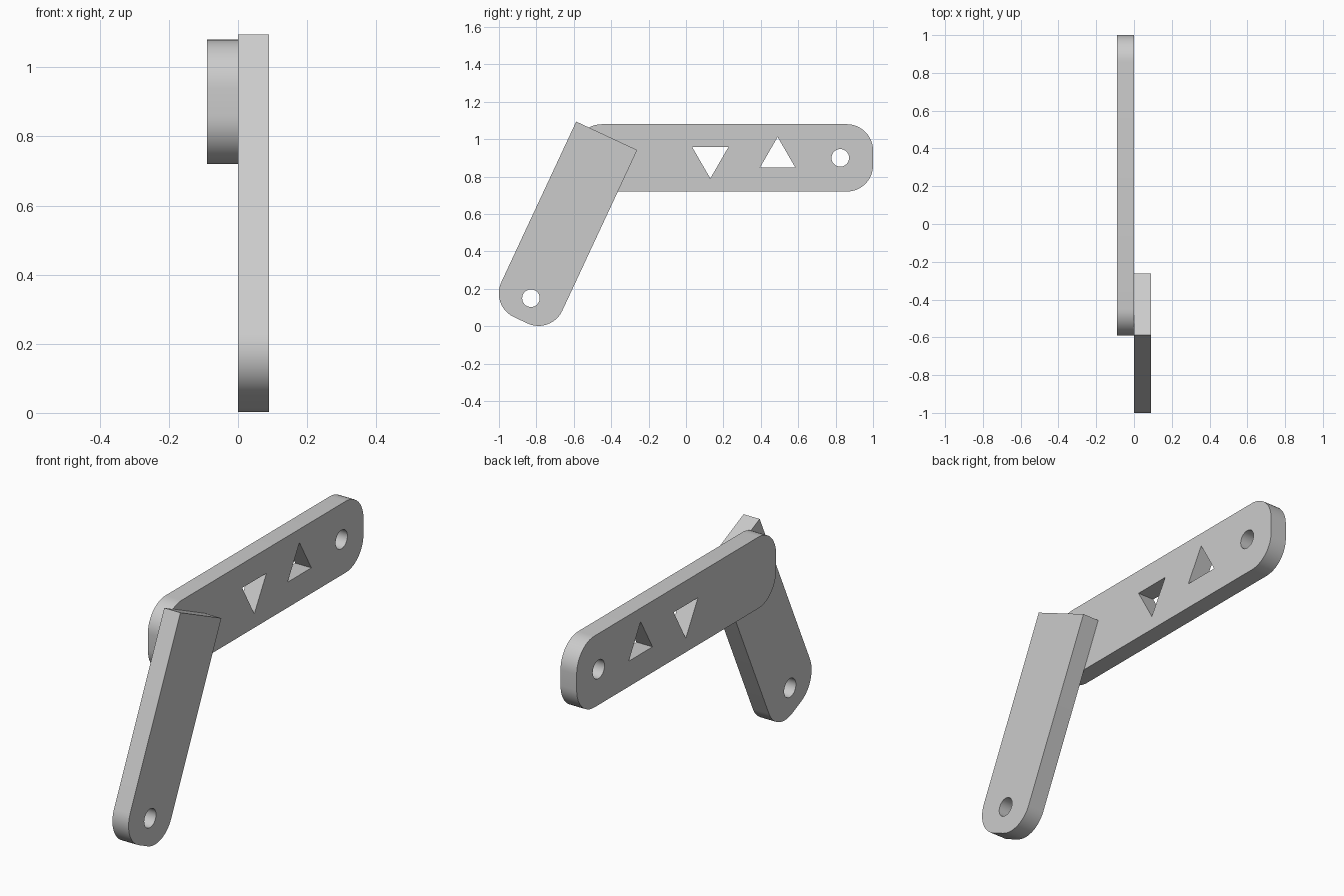
import bpy
import bmesh
from math import sin, cos, pi, radians
from mathutils import Vector, Matrix

cube = bpy.data.objects.get("Cube")
if cube:
    bpy.data.objects.remove(cube, do_unlink=True)

WIDTH = 0.36
THICK = 0.09
ROUND = 0.14
HOLE = 0.047

grey = bpy.data.materials.new("plain_grey")
grey.use_nodes = True
grey.diffuse_color = (0.6, 0.6, 0.6, 1)
grey.node_tree.nodes["Principled BSDF"].inputs["Base Color"].default_value = (0.6, 0.6, 0.6, 1)


def arc(center, radius, start, sweep, steps):
    """Points along an arc."""
    return [Vector(center) + radius * Vector((cos(start + sweep * i / steps), sin(start + sweep * i / steps)))
            for i in range(steps + 1)]


def circle(center):
    return arc(center, HOLE, 0, 2 * pi, 32)[:-1]


def triangle(center, radius, start):
    return arc(center, radius, start, 2 * pi, 3)[:-1]


def strip(length, round_start):
    """Outline of a bar along +X, rounded at its far end and optionally at its start."""
    half = WIDTH / 2
    c = half - ROUND
    pts = arc((length - ROUND, -c), ROUND, -pi / 2, pi / 2, 12)
    pts += arc((length - ROUND, c), ROUND, 0, pi / 2, 12)
    if round_start:
        pts += arc((ROUND, c), ROUND, pi / 2, pi / 2, 12)
        pts += arc((ROUND, -c), ROUND, pi, pi / 2, 12)
    else:
        pts += [Vector((0, half)), Vector((0, -half))]
    return pts


def plate(name, loops, origin, angle, x):
    """Extrude an outline with cutouts, turned in the side plane."""
    curve = bpy.data.curves.new(name, 'CURVE')
    curve.dimensions = '2D'
    curve.fill_mode = 'BOTH'
    curve.extrude = THICK / 2
    turn = Matrix.Rotation(angle, 2)
    for loop in loops:
        spline = curve.splines.new('POLY')
        spline.points.add(len(loop) - 1)
        spline.use_cyclic_u = True
        for point, p in zip(spline.points, loop):
            q = turn @ p + Vector(origin)
            point.co = (q.x, q.y, 0, 1)
    obj = bpy.data.objects.new(name, curve)
    bpy.context.collection.objects.link(obj)
    obj.location.x = x
    obj.rotation_euler = (pi / 2, 0, pi / 2)
    bpy.ops.object.select_all(action='DESELECT')
    obj.select_set(True)
    bpy.context.view_layer.objects.active = obj
    bpy.ops.object.convert(target='MESH')
    obj = bpy.context.object
    # Weld caps to walls
    bm = bmesh.new()
    bm.from_mesh(obj.data)
    bmesh.ops.remove_doubles(bm, verts=bm.verts, dist=0.0001)
    bmesh.ops.recalc_face_normals(bm, faces=bm.faces)
    bm.to_mesh(obj.data)
    bm.free()
    obj.data.materials.clear()
    obj.data.materials.append(grey)
    bpy.ops.object.shade_smooth_by_angle(angle=radians(30))
    return obj


# Level arm with two triangular windows and an end hole
plate("horizontal_arm",
      [strip(1.59, True), circle((1.415, 0)),
       triangle((0.72, 0.002), 0.112, -pi / 2),
       triangle((1.08, 0.003), 0.109, pi / 2)],
      (-0.59, 0.9), 0, -THICK / 2)

# Slanted leg with a square top and a rounded foot
plate("slanted_leg", [strip(1.088, False), circle((0.958, 0))],
      (-0.424, 1.018), radians(245), THICK / 2)
